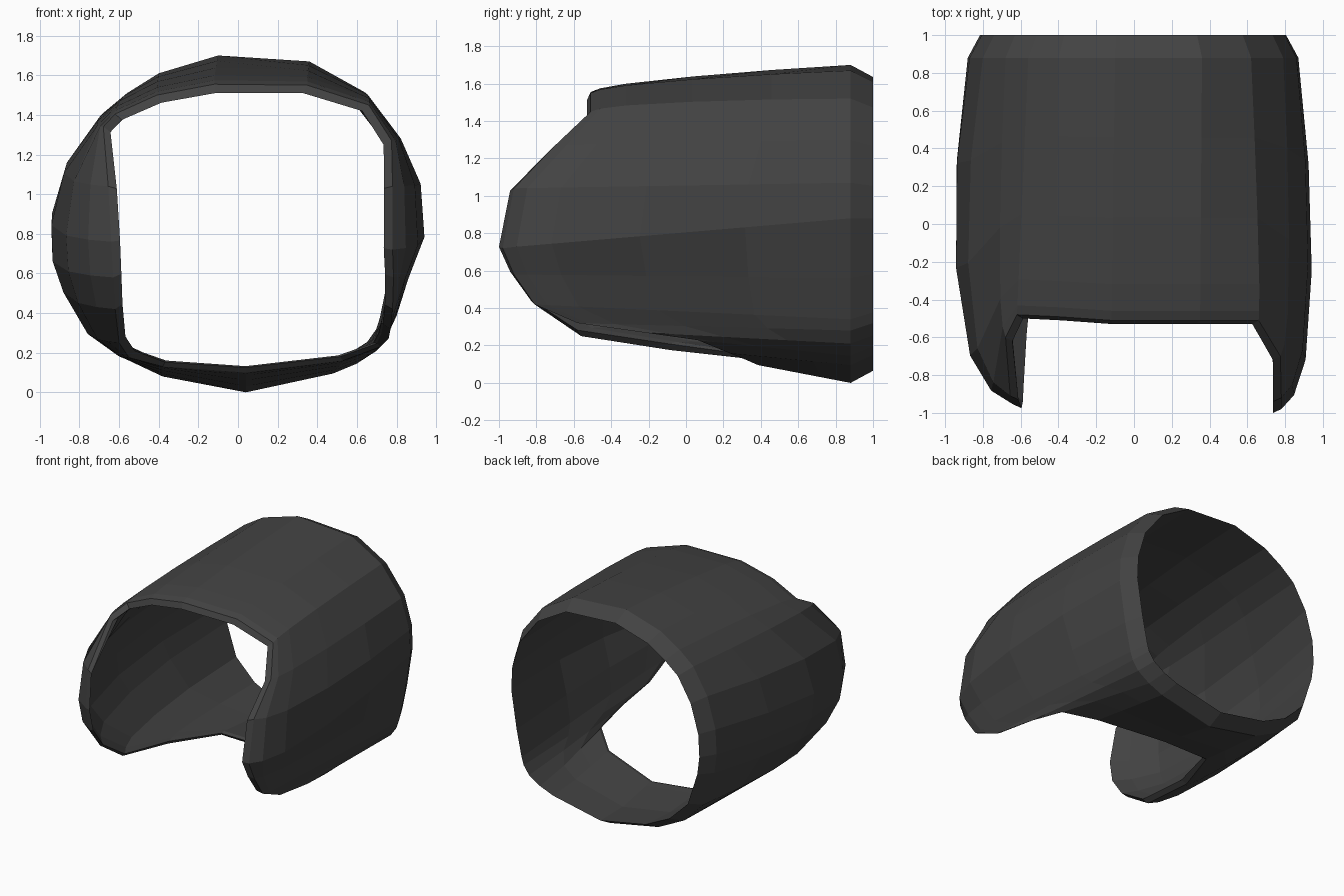
import bpy, bmesh
from mathutils import Vector

if "Cube" in bpy.data.objects:
    bpy.data.objects.remove(bpy.data.objects["Cube"])

BACK_Y = 0.88
# Ribs round the cuff: back (x, z), front edge (x, y, z), sideways bulge
RIBS = [
    (-.10, 1.70, -.12, -.53, 1.555, 0), (.36, 1.67, .35, -.53, 1.55, 0),
    (.62, 1.52, .66, -.53, 1.45, .01), (.79, 1.30, .775, -.72, 1.27, .04),
    (.86, 1.07, .78, -.94, 1.04, .11), (.87, .88, .78, -1.0, .72, .125),
    (.82, .56, .785, -.94, .58, .06), (.77, .34, .78, -.83, .42, .025),
    (.75, .28, .77, -.60, .32, 0), (.70, .21, .76, -.25, .27, 0),
    (.60, .145, .72, .04, .23, 0), (.48, .095, .53, .21, .16, 0),
    (.04, 0, .04, .36, .10, 0), (-.38, .08, -.38, .32, .13, 0),
    (-.60, .19, -.55, -.10, .175, -.03), (-.77, .36, -.60, -.58, .25, -.09),
    (-.86, .63, -.62, -.83, .42, -.165), (-.88, .78, -.63, -.94, .58, -.205),
    (-.87, .97, -.64, -.975, .76, -.21),
    (-.80, 1.21, -.655, -.93, 1.04, -.165), (-.68, 1.41, -.68, -.62, 1.34, -.03),
    (-.56, 1.51, -.62, -.50, 1.405, 0), (-.40, 1.61, -.41, -.51, 1.50, 0),
]
STEPS = [(0, 0), (.3, .65), (.6, 1), (.85, .92), (.95, .5), (1, 0)]


def inward(p, d, y=None):
    """Shift a point toward the cuff's long axis."""
    q = p + Vector((-p.x, 0, .85 - p.z)).normalized() * d
    if y is not None:
        q.y = y
    return q


# Each rib profile runs along the outside, round the front edge and back inside
profiles = []
for bx, bz, fx, fy, fz, bulge in RIBS:
    back, front = Vector((bx, BACK_Y, bz)), Vector((fx, fy, fz))
    crown = .025 if bz > 1.45 else 0
    outer = []
    for s, w in STEPS:
        p = back.lerp(front, s)
        p.x += bulge * w
        p.z += crown * w
        outer.append(p)
    wall = .025 if bz < .15 else .045
    inner = [inward(p, wall if p is outer[-1] else wall + .012) for p in outer]
    outer[-1].y += .02          # front lip slants back on the outside
    rim = inward(back, .065, 1.0)
    profiles.append([rim] + outer + inner[:0:-1])

# Skin the ribs into a closed shell
bm = bmesh.new()
grid = [[bm.verts.new(p) for p in prof] for prof in profiles]
n, m = len(grid), len(grid[0])
for i in range(n):
    a, b = grid[i], grid[(i + 1) % n]
    for j in range(m):
        k = (j + 1) % m
        bm.faces.new((a[j], a[k], b[k], b[j]))
bmesh.ops.recalc_face_normals(bm, faces=bm.faces)

mesh = bpy.data.meshes.new("cuff_shell")
bm.to_mesh(mesh)
bm.free()
cuff = bpy.data.objects.new("cuff_shell", mesh)
bpy.context.collection.objects.link(cuff)

# Dark grey finish
mat = bpy.data.materials.new("dark_grey")
mat.diffuse_color = (.055, .055, .055, 1)
mat.use_nodes = True
mat.node_tree.nodes["Principled BSDF"].inputs["Base Color"].default_value = mat.diffuse_color
mesh.materials.append(mat)
